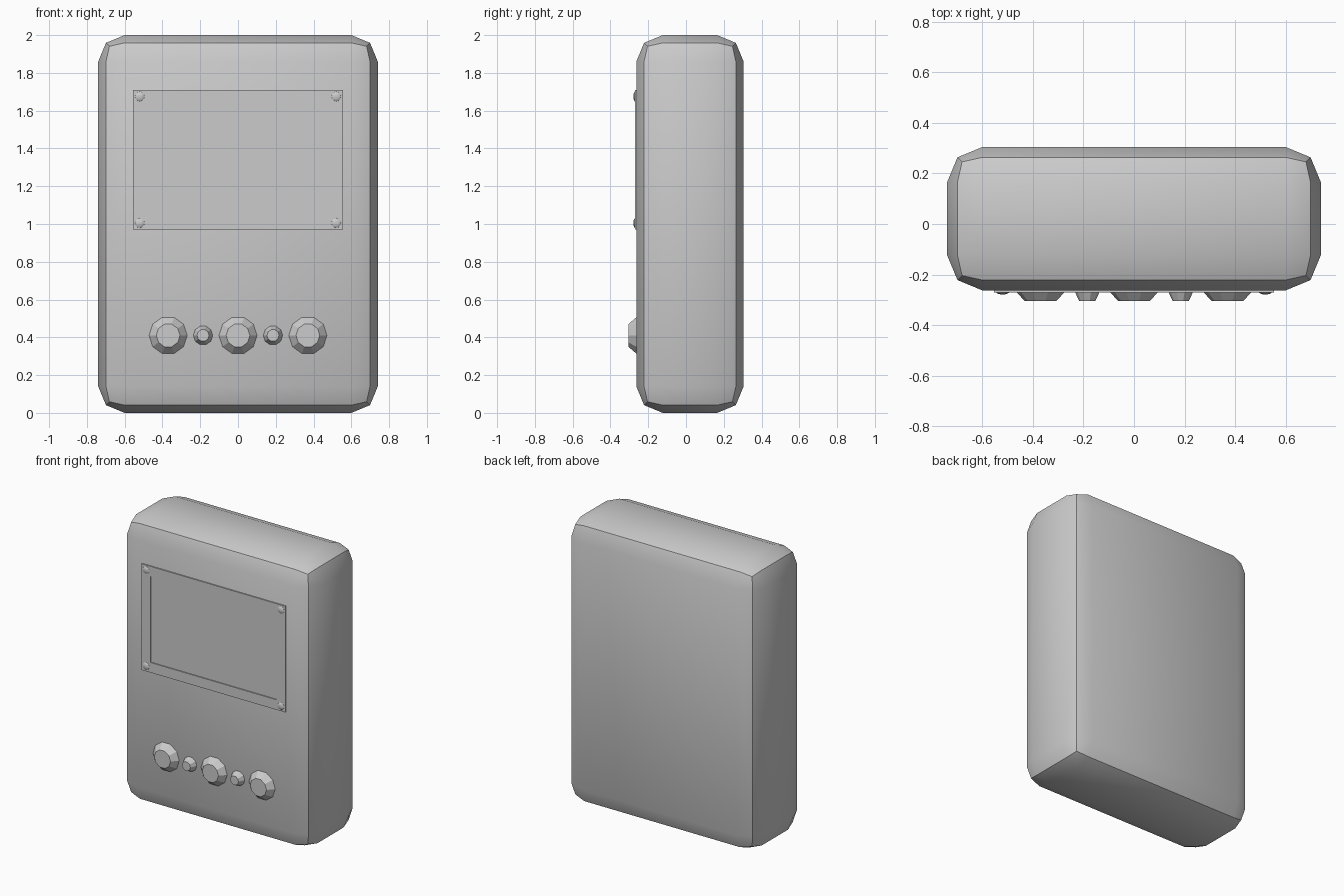
import bpy, bmesh, math
from mathutils import Matrix

if "Cube" in bpy.data.objects:
    bpy.data.objects.remove(bpy.data.objects["Cube"])

FRONT, BACK = -0.263, 0.305
W, H = 0.74, 2.0


def finish(name, bm, smooth=True):
    bmesh.ops.recalc_face_normals(bm, faces=bm.faces)
    me = bpy.data.meshes.new(name)
    bm.to_mesh(me)
    bm.free()
    ob = bpy.data.objects.new(name, me)
    bpy.context.collection.objects.link(ob)
    if smooth:
        bpy.ops.object.select_all(action='DESELECT')
        ob.select_set(True)
        bpy.context.view_layer.objects.active = ob
        bpy.ops.object.shade_smooth_by_angle(angle=math.radians(30))
    return ob


def box(name, x0, x1, y0, y1, z0, z1, bevel=0, segments=2):
    bm = bmesh.new()
    m = Matrix.Translation(((x0 + x1) / 2, (y0 + y1) / 2, (z0 + z1) / 2)) \
        @ Matrix.Diagonal((x1 - x0, y1 - y0, z1 - z0, 1))
    bmesh.ops.create_cube(bm, size=1, matrix=m)
    if bevel:
        bmesh.ops.bevel(bm, geom=bm.edges[:], offset=bevel, segments=segments,
                        profile=0.5, affect='EDGES')
    return finish(name, bm)


def button(name, x, z, r_base, r_top):
    # tapered ten-sided button pointing to the front
    base, tip = FRONT + 0.01, -0.305
    bm = bmesh.new()
    m = Matrix.Translation((x, (base + tip) / 2, z)) @ Matrix.Rotation(math.pi / 2, 4, 'X')
    bmesh.ops.create_cone(bm, cap_ends=True, segments=10, radius1=r_base,
                          radius2=r_top, depth=base - tip, matrix=m)
    # vertices on the horizontal axis
    v = bm.verts[:]
    if min(abs(p.co.z - z) for p in v) > 1e-4:
        bmesh.ops.rotate(bm, verts=v, cent=(x, 0, z),
                         matrix=Matrix.Rotation(math.pi / 10, 3, 'Y'))
    return finish(name, bm, smooth=False)


# rounded case
box("case", -W, W, FRONT, BACK, 0, H, bevel=0.14)

# screen frame: rectangular ring lofted through four loops
ZC = 1.34
rings = [(0.555, 0.37, FRONT + 0.01), (0.555, 0.37, -0.271),
         (0.485, 0.30, -0.271), (0.485, 0.30, FRONT + 0.01)]
bm = bmesh.new()
loops = [[bm.verts.new((sx * hx, y, ZC + sz * hz))
          for sx, sz in ((-1, -1), (1, -1), (1, 1), (-1, 1))] for hx, hz, y in rings]
for i in range(4):
    a, b = loops[i], loops[(i + 1) % 4]
    for j in range(4):
        k = (j + 1) % 4
        bm.faces.new((a[j], a[k], b[k], b[j]))
finish("screen_frame", bm)

# screen panel
box("screen", -0.485, 0.485, FRONT - 0.001, FRONT + 0.01, ZC - 0.30, ZC + 0.30)

# domed screws at the frame corners
for i, (sx, sz) in enumerate(((-1, -1), (1, -1), (1, 1), (-1, 1))):
    bm = bmesh.new()
    m = Matrix.Translation((sx * 0.52, -0.268, ZC + sz * 0.335)) \
        @ Matrix.Diagonal((0.027, 0.011, 0.027, 1)) @ Matrix.Rotation(math.pi / 2, 4, 'X')
    bmesh.ops.create_uvsphere(bm, u_segments=12, v_segments=8, radius=1, matrix=m)
    finish(f"screw_{i + 1}", bm)

# row of large and small buttons
for i, x in enumerate((-0.37, 0, 0.37)):
    button(f"large_button_{i + 1}", x, 0.41, 0.11, 0.063)
for i, x in enumerate((-0.185, 0.185)):
    button(f"small_button_{i + 1}", x, 0.41, 0.056, 0.032)
